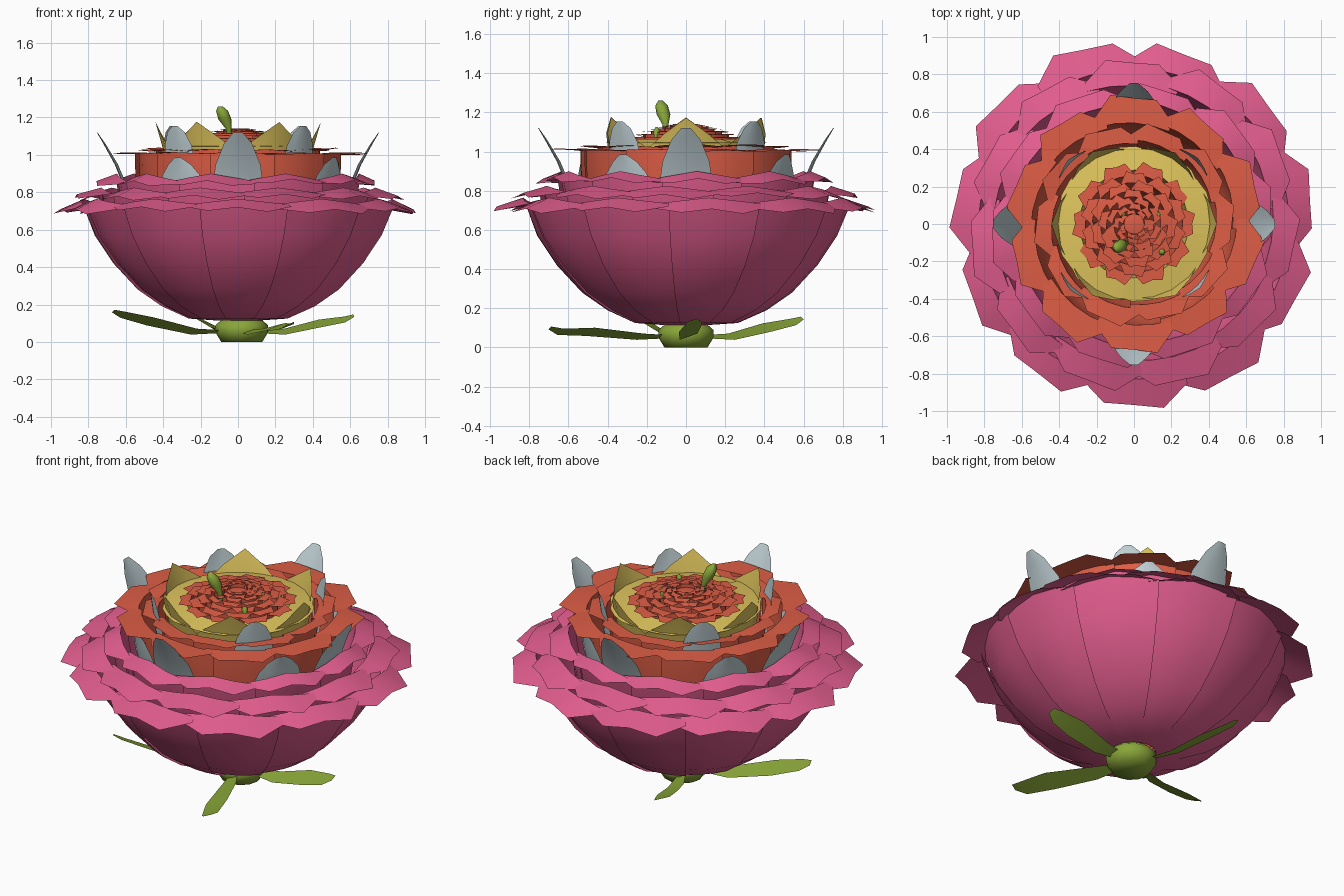
import bpy, math, random
from mathutils import Vector

if "Cube" in bpy.data.objects:
    bpy.data.objects.remove(bpy.data.objects["Cube"])

random.seed(4)


def material(name, color):
    m = bpy.data.materials.new(name)
    m.diffuse_color = (*color, 1)
    m.use_nodes = True
    m.node_tree.nodes["Principled BSDF"].inputs["Base Color"].default_value = m.diffuse_color
    return m


PINK = material("pink", (0.76, 0.11, 0.27))
RED = material("red", (0.72, 0.11, 0.06))
YELLOW = material("yellow", (0.74, 0.56, 0.11))
GREY = material("pale_grey", (0.52, 0.62, 0.65))
GREEN = material("green", (0.25, 0.38, 0.04))


def make(name, verts, faces, mat, smooth=30):
    me = bpy.data.meshes.new(name)
    me.from_pydata(verts, [], faces)
    ob = bpy.data.objects.new(name, me)
    bpy.context.collection.objects.link(ob)
    me.materials.append(mat)
    bpy.ops.object.select_all(action='DESELECT')
    ob.select_set(True)
    bpy.context.view_layer.objects.active = ob
    bpy.ops.object.shade_smooth_by_angle(angle=math.radians(smooth))
    return ob


def grid_faces(start, rows, cols):
    return [(start + r * cols + c, start + r * cols + c + 1,
             start + (r + 1) * cols + c + 1, start + (r + 1) * cols + c)
            for r in range(rows - 1) for c in range(cols - 1)]


# tip outlines: how far each of the five columns reaches along the last profile step
BROAD = (0.3, 0.9, 0.85, 1.0, 0.3)
ROUND = (0.9, 1.0, 1.0, 1.0, 0.9)
POINT = (0.0, 0.5, 1.0, 0.5, 0.0)


def ring(name, n, profile, mat, phase=0, overlap=1.15, tip=BROAD, skew=0.012, jitter=0.015, wave=0.0):
    """Ring of overlapping petals swept from an (r, z) profile; the last step is the cut lip."""
    verts, faces = [], []
    for i in range(n):
        a0 = math.radians(phase) + 2 * math.pi * i / n
        half = math.pi / n * overlap
        dr, dz = random.uniform(-jitter, jitter), random.uniform(-jitter, jitter) * 0.6
        start = len(verts)
        for k, (r, z) in enumerate(profile):
            last = k == len(profile) - 1
            for c in range(5):
                u = c / 2 - 1
                rr, zz = r, z
                if last:
                    pr, pz = profile[k - 1]
                    rr, zz = pr + (r - pr) * tip[c] + dr, pz + (z - pz) * tip[c] + dz
                if k >= len(profile) - 2:        # petal middle stands higher than its edges
                    zz += wave * (0.5 - abs(u))
                rr += skew * u * min(1, k / 2)
                a = a0 + half * u
                verts.append((rr * math.cos(a), rr * math.sin(a), zz))
        faces += grid_faces(start, len(profile), 5)
    return make(name, verts, faces, mat)


def blade(name, angle, path, widths, mat, cup=0.15, side=0):
    """Pointed leaf along an (r, z) path with a half width at each point."""
    a = math.radians(angle)
    out, lat = Vector((math.cos(a), math.sin(a), 0)), Vector((-math.sin(a), math.cos(a), 0))
    verts = []
    for (r, z), w in zip(path, widths):
        for u in (-1, -0.5, 0, 0.5, 1):
            p = out * (r - cup * w * u * u) + lat * w * u
            verts.append((p.x, p.y, z + side * w * u))
    return make(name, verts, grid_faces(0, len(path), 5), mat)


def lathe(name, profile, n, mat, path=None):
    verts = []
    for k, (r, z) in enumerate(profile):
        cx, cy = path[k] if path else (0, 0)
        verts += [(cx + r * math.cos(2 * math.pi * i / n), cy + r * math.sin(2 * math.pi * i / n), z)
                  for i in range(n)]
    faces = [(k * n + i, k * n + (i + 1) % n, (k + 1) * n + (i + 1) % n, (k + 1) * n + i)
             for k in range(len(profile) - 1) for i in range(n)]
    faces += [tuple(reversed(range(n))), tuple(range(len(verts) - n, len(verts)))]
    return make(name, verts, faces, mat, 60)


# receptacle and four sepals
lathe("receptacle", [(0.11, 0), (0.14, 0.05), (0.14, 0.09), (0.10, 0.125)], 12, GREEN,
      [(0.02, 0)] * 4)
for ang, length, tip_z in ((3, 0.62, 0.14), (200, 0.71, 0.165), (-68, 0.75, 0.10), (112, 0.64, 0.15)):
    blade("sepal", ang, [(0.08, 0.055), (0.25, 0.055), (length * 0.7, 0.035 + tip_z * 0.45),
                         (length * 0.92, tip_z - 0.02), (length, tip_z)],
          [0.02, 0.045, 0.06, 0.045, 0.02], GREEN, 0, 0.35)

# three nested bowls of pink petals with drooping lips
ring("outer_pink_petals", 11, [(0.12, 0.115), (0.26, 0.125), (0.40, 0.19), (0.53, 0.28), (0.66, 0.42),
                               (0.76, 0.57), (0.83, 0.75), (0.98, 0.69)], PINK, 8, wave=0.03)
ring("middle_pink_petals", 11, [(0.12, 0.14), (0.36, 0.20), (0.58, 0.38), (0.69, 0.58),
                                (0.74, 0.81), (0.88, 0.76)], PINK, 25, wave=0.03)
ring("inner_pink_petals", 10, [(0.12, 0.16), (0.33, 0.24), (0.52, 0.42), (0.61, 0.62),
                               (0.65, 0.88), (0.76, 0.84)], PINK, 5, wave=0.04)

# grey blades: tall on the axes, short outside and tall inside on the diagonals
for i in range(4):
    blade("outer_grey_blade", 90 * i, [(0.55, 0.62), (0.60, 0.80), (0.66, 0.95), (0.72, 1.06), (0.755, 1.12)],
          [0.12, 0.14, 0.12, 0.075, 0.025], GREY)
    blade("short_grey_blade", 90 * i + 58, [(0.52, 0.62), (0.57, 0.80), (0.59, 0.89), (0.60, 0.95), (0.61, 0.985)],
          [0.14, 0.15, 0.12, 0.07, 0.02], GREY)
    blade("inner_grey_blade", 90 * i + 46, [(0.44, 0.75), (0.46, 0.95), (0.475, 1.05), (0.485, 1.12), (0.49, 1.155)],
          [0.10, 0.11, 0.10, 0.065, 0.02], GREY)

# red cups with flat lips
ring("outer_red_petals", 10, [(0.12, 0.18), (0.34, 0.34), (0.50, 0.62), (0.535, 0.80), (0.54, 1.01),
                              (0.69, 1.005)], RED, 18, jitter=0.01, wave=0.008)
ring("second_red_petals", 10, [(0.12, 0.2), (0.32, 0.36), (0.43, 0.65), (0.44, 1.025),
                               (0.54, 1.03)], RED, 0, jitter=0.01, wave=0.008)

# yellow pointed petals and the shallow dish inside them
ring("yellow_pointed_petals", 6, [(0.14, 0.3), (0.33, 0.6), (0.395, 1.01), (0.445, 1.175)], YELLOW,
     0, 1.05, POINT, 0.005, 0.004)
ring("yellow_dish_petals", 8, [(0.12, 0.3), (0.26, 0.65), (0.29, 1.065), (0.42, 1.045)], YELLOW,
     11, 1.1, ROUND, 0.004, 0.004)

# tight red heart of nested toothed rings rising to the centre
for k, (r, z) in enumerate(((0.26, 1.075), (0.22, 1.09), (0.18, 1.105), (0.145, 1.118),
                            (0.11, 1.128), (0.08, 1.135), (0.055, 1.14))):
    ring("heart_petals", 10 - k // 2, [(r * 0.6, 0.5), (r * 0.95, 0.85), (r, z),
                                       (r + 0.016 + r * 0.21, z - 0.005)], RED, 17 * k, 1.05,
         (0.05, 0.92, 0.75, 1.0, 0.05), 0.004, 0.004)
lathe("heart_core", [(0.05, 0.5), (0.055, 1.12), (0.03, 1.125)], 12, RED)

# curled green pistil and small buried ones
lathe("pistil", [(0.014, 1.06), (0.016, 1.14), (0.035, 1.19), (0.032, 1.235), (0.012, 1.26)], 8, GREEN,
      [(-0.04, -0.10), (-0.05, -0.105), (-0.07, -0.115), (-0.085, -0.125), (-0.095, -0.13)])
for x, y in ((0.13, 0.05), (-0.06, 0.05), (0.15, -0.15)):
    lathe("small_pistil", [(0.012, 1.0), (0.018, 1.11), (0.006, 1.125)], 6, GREEN, [(x, y)] * 3)
